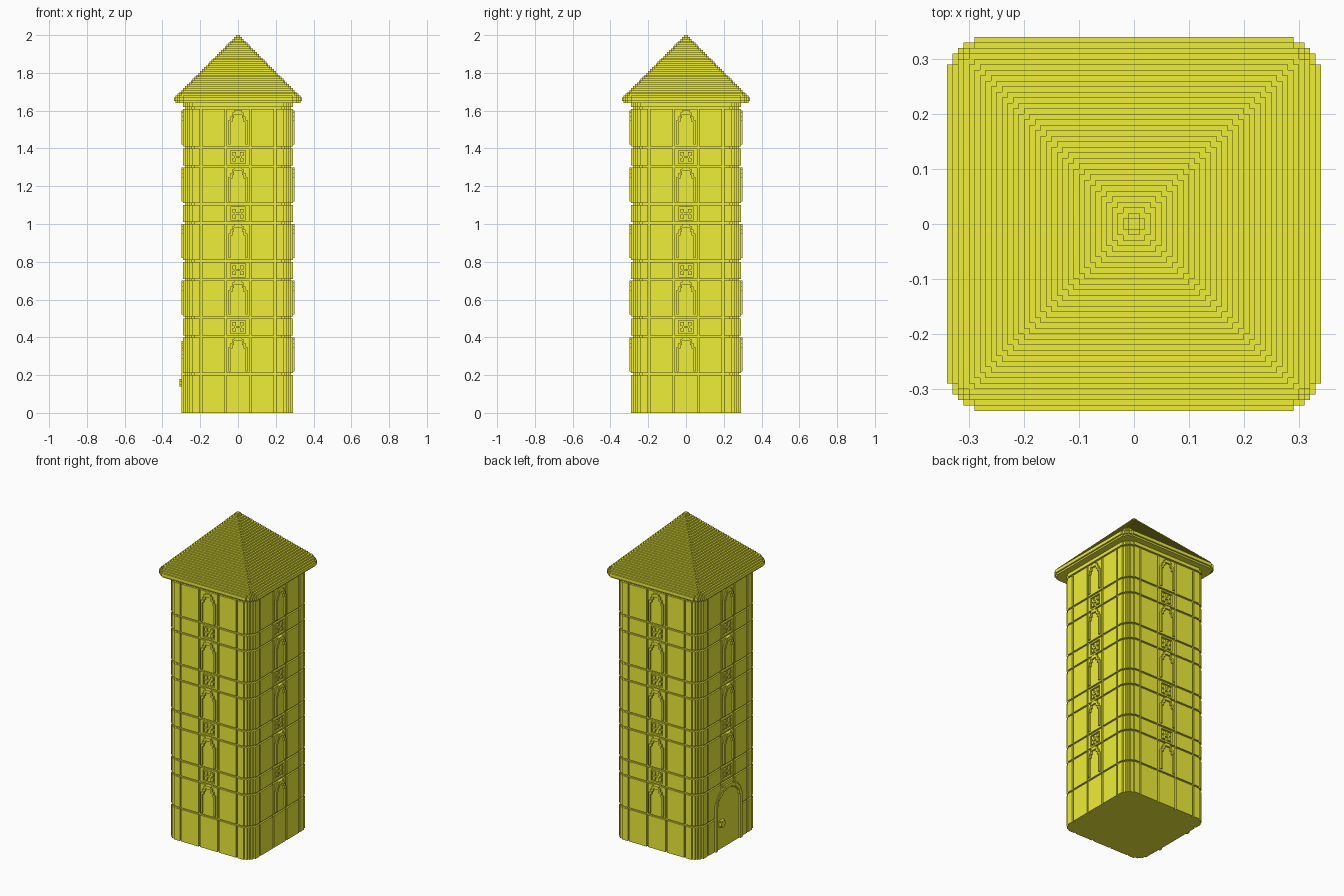
import bpy, bmesh, math

if "Cube" in bpy.data.objects:
    bpy.data.objects.remove(bpy.data.objects["Cube"])

U = 0.01  # block size: all sizes below are whole blocks
mat = bpy.data.materials.new("yellow")
mat.diffuse_color = (0.86, 0.86, 0.04, 1)
mat.use_nodes = True
mat.node_tree.nodes["Principled BSDF"].inputs["Base Color"].default_value = mat.diffuse_color
ROUND = [5, 3, 2, 1, 1]  # stepped rounded corner


def outline(h, insets, grooves=()):
    """Square outline with stepped corners and one-block-deep grooves, 4-fold."""
    c = insets[0] if insets else 0
    side = [(c - h, -h)]
    for a, b in grooves:
        side += [(a, -h), (a, 1 - h), (b, 1 - h), (b, -h)]
    for i, n in enumerate(insets):
        side += [(h - n, i - h), (h - n, i + 1 - h)]
    if not insets:
        side.append((h, -h))
    pts = []
    for _ in range(4):
        for p in side:
            if p not in pts:
                pts.append(p)
        side = [(-y, x) for x, y in side]
    return pts


def prism(bm, pts, z0, z1):
    lo = [bm.verts.new((x * U, y * U, z0 * U)) for x, y in pts]
    hi = [bm.verts.new((x * U, y * U, z1 * U)) for x, y in pts]
    bm.faces.new(lo[::-1])
    bm.faces.new(hi)
    n = len(pts)
    for i in range(n):
        j = (i + 1) % n
        bm.faces.new((lo[i], lo[j], hi[j], hi[i]))


def box(bm, side, x0, x1, d0, d1, z0, z1):
    """Block on a wall; side 0 front, 1 right, 2 back, 3 left; d = distance out."""
    pts = [(x0, -d1), (x1, -d1), (x1, -d0), (x0, -d0)]
    for _ in range(side):
        pts = [(-y, x) for x, y in pts]
    prism(bm, pts, z0, z1)


def finish(bm, name):
    me = bpy.data.meshes.new(name)
    bm.to_mesh(me)
    bm.free()
    me.materials.append(mat)
    ob = bpy.data.objects.new(name, me)
    bpy.context.collection.objects.link(ob)


# walls: panelled bands separated by recessed rings
bm = bmesh.new()
plain = [(-20, -19), (-7, -6), (6, 7), (19, 20)]
slotted = [(-20, -19), (-7, -6), (-4, 4), (6, 7), (19, 20)]
cuts = [20, 40, 50, 70, 80, 100, 110, 130, 140, 161]
z = 0
for i, cut in enumerate(cuts):
    prism(bm, outline(29, ROUND, slotted if i % 2 == 0 and i > 0 else plain), z, cut)
    prism(bm, outline(28, ROUND), cut, cut + 1)
    z = cut + 1
prism(bm, outline(29, ROUND), z, 164)
finish(bm, "walls")

# carved ornaments in the narrow bands
bm = bmesh.new()
for side in range(4):
    for z0 in (41, 71, 101, 131):
        for a, b, lo, hi in [(-4, 4, 0, 1), (-4, 4, 8, 9), (-3, -1, 2, 4), (1, 3, 2, 4),
                             (-3, -1, 5, 7), (1, 3, 5, 7), (-2, 2, 4, 5)]:
            box(bm, side, a, b, 28, 29, z0 + lo, z0 + hi)
finish(bm, "ornaments")

# arched window frames
bm = bmesh.new()
for side in range(4):
    for z0 in (22, 52, 82, 112, 142):
        if side == 3 and z0 == 22:
            continue  # the door takes this place
        for s in (-1, 1):
            for a, b, lo, hi in [(4, 5, 0, 13), (3, 4, 12, 15), (2, 3, 14, 17)]:
                x0, x1 = sorted((s * a, s * b))
                box(bm, side, x0, x1, 29, 30, z0 + lo, z0 + hi)
        box(bm, side, -2, 2, 29, 30, z0 + 16, z0 + 18)
finish(bm, "window_frames")

# arched door: panel, raised frame and knob on the left wall
def arch(r, z, spring):
    if z < spring:
        return r
    t = r * r - (z + 0.5 - spring) ** 2
    return round(math.sqrt(t)) if t > 0 else 0


panel, frame = bmesh.new(), bmesh.new()
for z in range(38):
    w, v = arch(13, z, 25), arch(11, z, 25)
    if not w:
        continue
    box(panel, 3, -w, w, 28, 29.1, z, z + 1)
    if v:
        box(frame, 3, -w, -v, 29, 30, z, z + 1)
        box(frame, 3, v, w, 29, 30, z, z + 1)
    else:
        box(frame, 3, -w, w, 29, 30, z, z + 1)
finish(panel, "door_panel")
finish(frame, "door_frame")
bm = bmesh.new()
box(bm, 3, -9, -5, 29, 30, 14, 18)
box(bm, 3, -8, -6, 30, 31, 14, 18)
box(bm, 3, -9, -5, 30, 31, 15, 17)
finish(bm, "door_knob")

# stepped pyramid roof
bm = bmesh.new()
prism(bm, outline(33, [4, 2, 1, 1]), 164, 165)
prism(bm, outline(34, ROUND), 165, 167)
for k in range(33):
    h = 33 - k
    corner = {33: [4, 2, 1, 1], 32: [2, 1], 1: []}.get(h, [1])
    prism(bm, outline(h, corner), 167 + k, 168 + k)
finish(bm, "roof")
